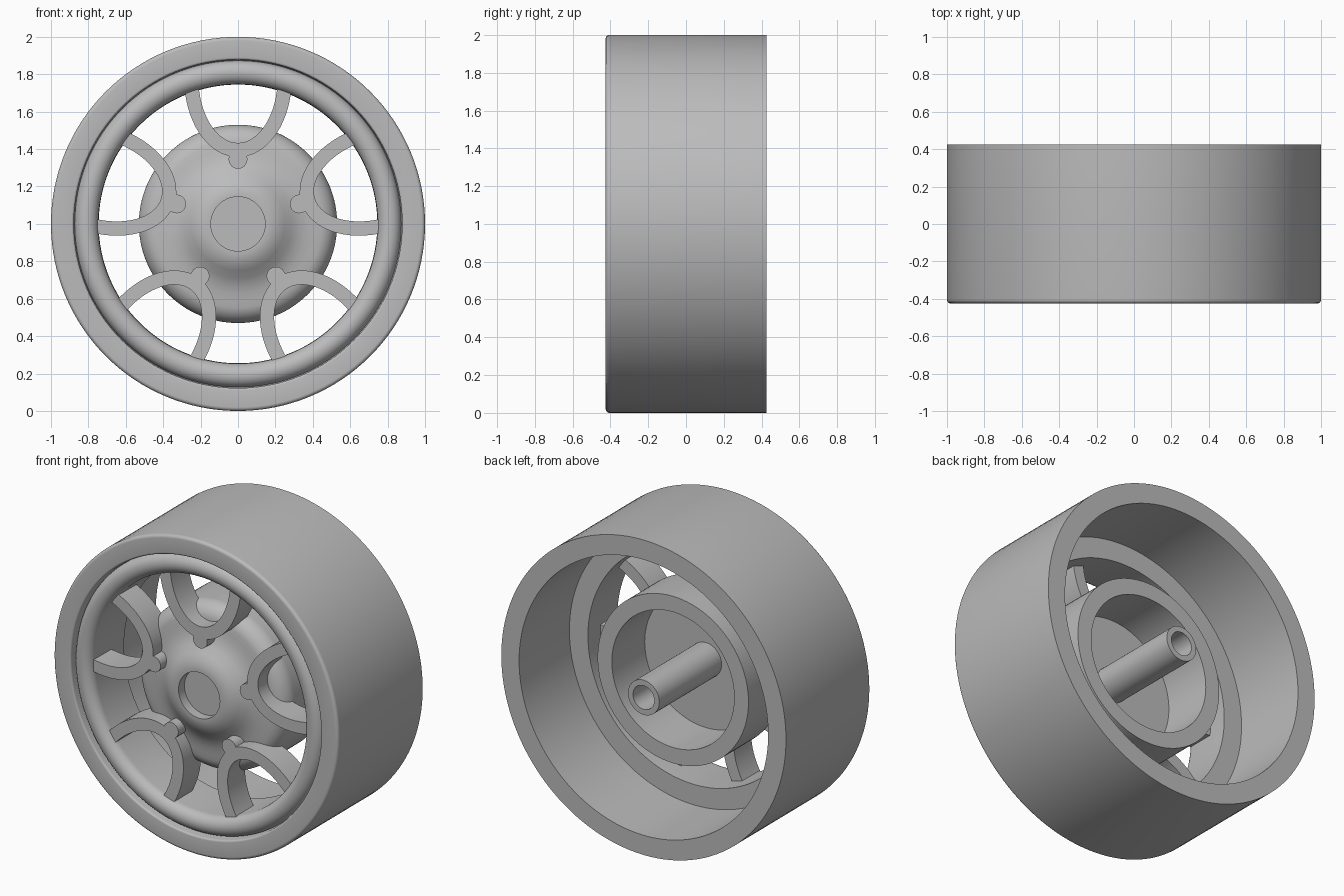
import bpy
import bmesh
from math import sin, cos, pi, radians, hypot
from mathutils import Matrix, Vector

if "Cube" in bpy.data.objects:
    bpy.data.objects.remove(bpy.data.objects["Cube"], do_unlink=True)

CENTRE = Vector((0, 0, 1))

grey = bpy.data.materials.new("plain grey")
grey.use_nodes = True
grey.diffuse_color = (0.5, 0.5, 0.5, 1)
grey.node_tree.nodes["Principled BSDF"].inputs["Base Color"].default_value = (0.5, 0.5, 0.5, 1)


def finish(bm, name):
    """Turn a bmesh into a smooth shaded object with sharp edges kept."""
    bmesh.ops.remove_doubles(bm, verts=bm.verts, dist=0.0002)
    bmesh.ops.recalc_face_normals(bm, faces=bm.faces)
    bmesh.ops.translate(bm, verts=bm.verts, vec=CENTRE)
    mesh = bpy.data.meshes.new(name)
    bm.to_mesh(mesh)
    bm.free()
    mesh.materials.append(grey)
    obj = bpy.data.objects.new(name, mesh)
    bpy.context.collection.objects.link(obj)
    bpy.ops.object.select_all(action="DESELECT")
    obj.select_set(True)
    bpy.context.view_layer.objects.active = obj
    bpy.ops.object.shade_smooth_by_angle(angle=radians(35))
    return obj


def arc(r, y, rad_r, rad_y, start, end, steps=8):
    """Points (radius, y) along an elliptical arc, angles in degrees."""
    angles = [radians(start + (end - start) * i / steps) for i in range(steps + 1)]
    return [(r + rad_r * cos(a), y + rad_y * sin(a)) for a in angles]


def revolve(name, profile, closed=False, steps=128):
    """Spin a (radius, y) profile about the axle."""
    bm = bmesh.new()
    verts = [bm.verts.new((r, y, 0)) for r, y in profile]
    edges = [bm.edges.new(pair) for pair in zip(verts, verts[1:])]
    if closed:
        edges.append(bm.edges.new((verts[-1], verts[0])))
    bmesh.ops.spin(bm, geom=verts + edges, cent=(0, 0, 0), axis=(0, 1, 0),
                   angle=2 * pi, steps=steps, use_merge=True)
    return finish(bm, name)


# Rim: outer barrel, rounded lip, thin groove, rolled bead and stepped inside
rim = [(1, 0.425)]
rim += arc(0.98, -0.405, 0.02, 0.02, 0, -90, 6)
rim += arc(0.89, -0.413, 0.012, 0.012, -90, -180, 4)
rim += [(0.875, -0.37)]
rim += arc(0.81, -0.36, 0.063, 0.06, 0, -180, 20)
rim += [(0.745, -0.08), (0.875, -0.08), (0.875, 0.425)]
revolve("rim", rim, closed=True)

# Hub: hollow cup with a rounded shoulder, raised boss and shallow recess
hub = [(0, -0.2), (0.43, -0.2), (0.43, 0.13), (0.53, 0.13)]
hub += arc(0.43, -0.185, 0.1, 0.1, 0, -80, 10)
hub += [(0.41, -0.288), (0.37, -0.294), (0.33, -0.305), (0.29, -0.325),
        (0.25, -0.355), (0.22, -0.374), (0.19, -0.385), (0.165, -0.39),
        (0.145, -0.39), (0.145, -0.33), (0, -0.33)]
revolve("hub", hub)

# Axle tube with a blind bore
revolve("axle_tube", [(0.11, -0.21), (0.11, 0.425), (0.075, 0.425),
                      (0.075, 0.05), (0, 0.05)], steps=48)


def spoke_outline(width=0.038, steps=32):
    """U-shaped loop with a round knob at the bottom, in (x, z)."""
    outer, inner = [], []
    for i in range(steps + 1):
        t = -pi / 2 + pi * i / steps
        x, z = 0.25 * sin(t), 0.78 - 0.385 * cos(t)
        nx, nz = 0.385 * sin(t), -0.25 * cos(t)
        k = width / hypot(nx, nz)
        outer.append((x + nx * k, z + nz * k))
        inner.append((x - nx * k, z - nz * k))
    knob = arc(0, 0.345, 0.05, 0.05, 160, 380, 16)
    left = [p for p in outer if p[0] < -0.055]
    right = [p for p in outer if p[0] > 0.055]
    return left + knob + right + inner[::-1]


# Five spokes set evenly around the axle
for n in range(5):
    bm = bmesh.new()
    face = bm.faces.new([bm.verts.new((x, -0.38, z)) for x, z in spoke_outline()])
    made = bmesh.ops.extrude_face_region(bm, geom=[face], use_keep_orig=True)
    back = [v for v in made["geom"] if isinstance(v, bmesh.types.BMVert)]
    bmesh.ops.translate(bm, verts=back, vec=(0, 0.175, 0))
    bmesh.ops.rotate(bm, verts=bm.verts, cent=(0, 0, 0),
                     matrix=Matrix.Rotation(n * 2 * pi / 5, 3, "Y"))
    finish(bm, f"spoke_{n + 1}")
